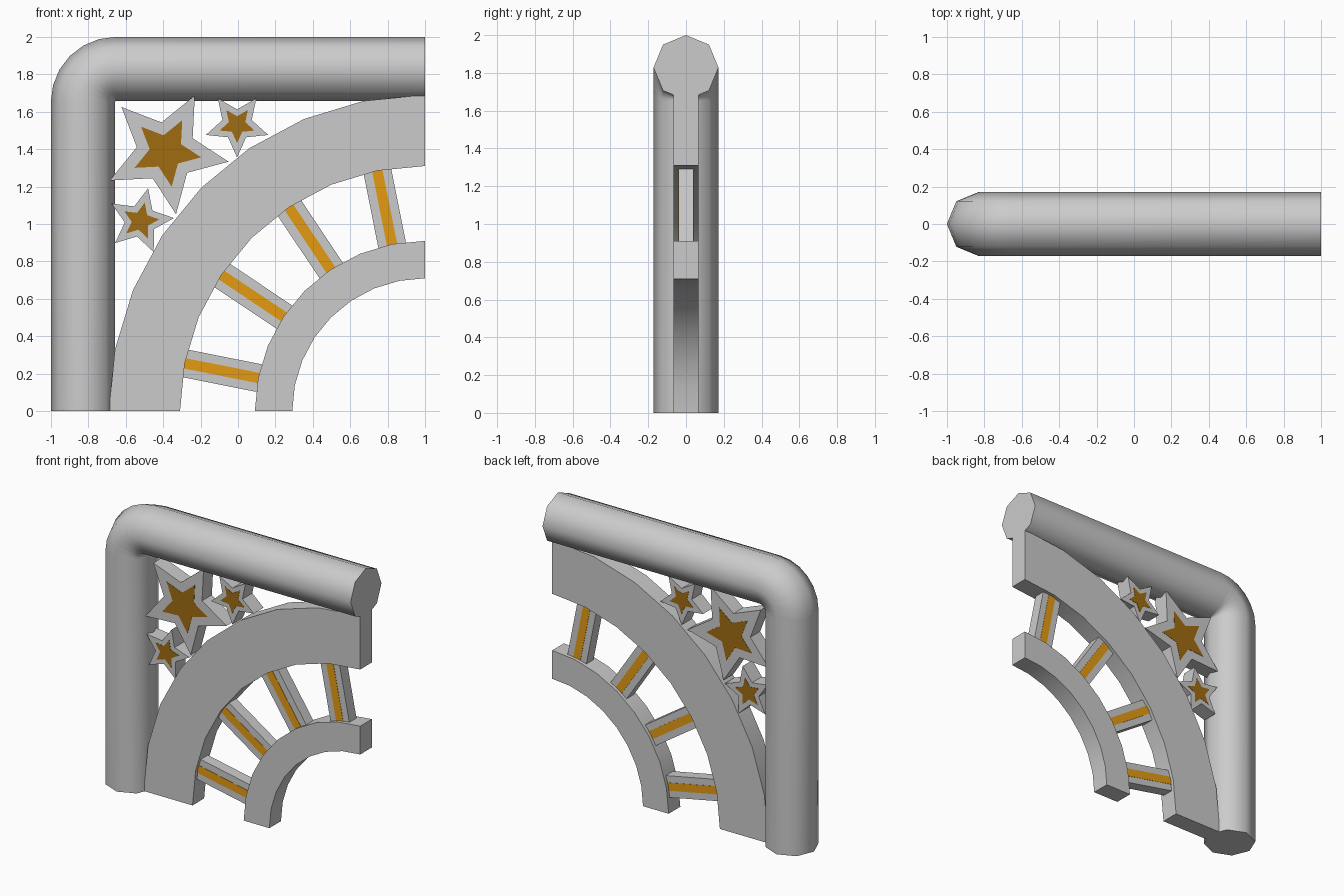
import bpy, bmesh
from math import sin, cos, pi, radians
from mathutils import Matrix, Vector

cube = bpy.data.objects.get("Cube")
if cube:
    bpy.data.objects.remove(cube, do_unlink=True)


def material(name, color):
    m = bpy.data.materials.new(name)
    m.use_nodes = True
    m.diffuse_color = (*color, 1)
    m.node_tree.nodes["Principled BSDF"].inputs["Base Color"].default_value = (*color, 1)
    return m


GREY = material("light grey", (0.6, 0.6, 0.6))
AMBER = material("amber", (0.78, 0.33, 0.006))
BRONZE = material("dark gold", (0.35, 0.15, 0.006))


def finish(name, bm, mat, smooth=None):
    bmesh.ops.recalc_face_normals(bm, faces=bm.faces)
    mesh = bpy.data.meshes.new(name)
    bm.to_mesh(mesh)
    bm.free()
    mesh.materials.append(mat)
    obj = bpy.data.objects.new(name, mesh)
    bpy.context.collection.objects.link(obj)
    if smooth:
        bpy.ops.object.select_all(action='DESELECT')
        obj.select_set(True)
        bpy.context.view_layer.objects.active = obj
        bpy.ops.object.shade_smooth_by_angle(angle=radians(smooth))
    return obj


def slab(name, outline, depth, mat, smooth=None):
    """Extrude an (x, z) outline evenly to both sides of y = 0."""
    bm = bmesh.new()
    face = bm.faces.new([bm.verts.new((x, -depth, z)) for x, z in outline])
    new = bmesh.ops.extrude_face_region(bm, geom=[face])["geom"]
    verts = [v for v in new if isinstance(v, bmesh.types.BMVert)]
    bmesh.ops.translate(bm, vec=(0, 2 * depth, 0), verts=verts)
    return finish(name, bm, mat, smooth)


# Bent octagonal pipe forming the post and the top rail
def pipe(name, r=0.172, bend=0.175, sides=8, steps=6):
    mid = -1 + r
    corner = Vector((mid + bend, 0, 2 - r - bend))
    stations = [(Vector((mid, 0, 0)), 0)]
    for i in range(steps + 1):
        a = pi / 2 * i / steps
        stations.append((corner + bend * Vector((-cos(a), 0, sin(a))), a))
    stations.append((Vector((1, 0, 2 - r)), pi / 2))
    bm = bmesh.new()
    rings = []
    for centre, a in stations:
        out = Vector((-cos(a), 0, sin(a)))
        side = Vector((0, 1, 0))
        rings.append([bm.verts.new(centre + r * (cos(t) * out + sin(t) * side))
                      for t in (2 * pi * k / sides for k in range(sides))])
    for a, b in zip(rings, rings[1:]):
        for k in range(sides):
            n = (k + 1) % sides
            bm.faces.new((a[k], a[n], b[n], b[k]))
    bm.faces.new(rings[0])
    bm.faces.new(rings[-1])
    return finish(name, bm, GREY, 60)


pipe("pipe_frame")


# Quarter arches around the lower corner
def arch(name, inner, outer, steps=8):
    angles = [pi / 2 * i / steps for i in range(steps + 1)]
    def ring(r):
        return [(1 - r * cos(a), r * sin(a)) for a in angles]
    slab(name, ring(outer) + ring(inner)[::-1], 0.065, GREY, 30)


arch("outer_arch", 1.31, 1.69)
arch("inner_arch", 0.71, 0.91)


# Spokes between the arches, each with a stripe on both faces
def bar(name, angle, start, end, width, depth, mat):
    along = Vector((-cos(angle), sin(angle)))
    across = Vector((sin(angle), cos(angle))) * width / 2
    hub = Vector((1, 0))
    slab(name, [hub + along * start - across, hub + along * start + across,
                hub + along * end + across, hub + along * end - across], depth, mat)


for i in range(4):
    angle = radians(11.25 + 22.5 * i)
    bar(f"spoke_{i + 1}", angle, 0.89, 1.315, 0.15, 0.04, GREY)
    bar(f"spoke_stripe_{i + 1}", angle, 0.895, 1.31, 0.056, 0.042, AMBER)


# Stars in the corner, each with a smaller coloured star on both faces
def star(name, x, z, r, turn, depth, mat):
    points = []
    for k in range(10):
        a = radians(turn + 36 * k)
        d = r * (0.47 if k % 2 else 1)
        points.append((x + d * cos(a), z + d * sin(a)))
    slab(name, points, depth, mat)


for name, x, z, r, turn in (("large_star", -0.384, 1.386, 0.338, -9),
                            ("upper_star", -0.005, 1.53, 0.175, -18),
                            ("lower_star", -0.521, 1.016, 0.18, 5)):
    star(name, x, z, r, turn, 0.055, GREY)
    star(name + "_inlay", x, z, r * 0.56, turn, 0.057, BRONZE)
